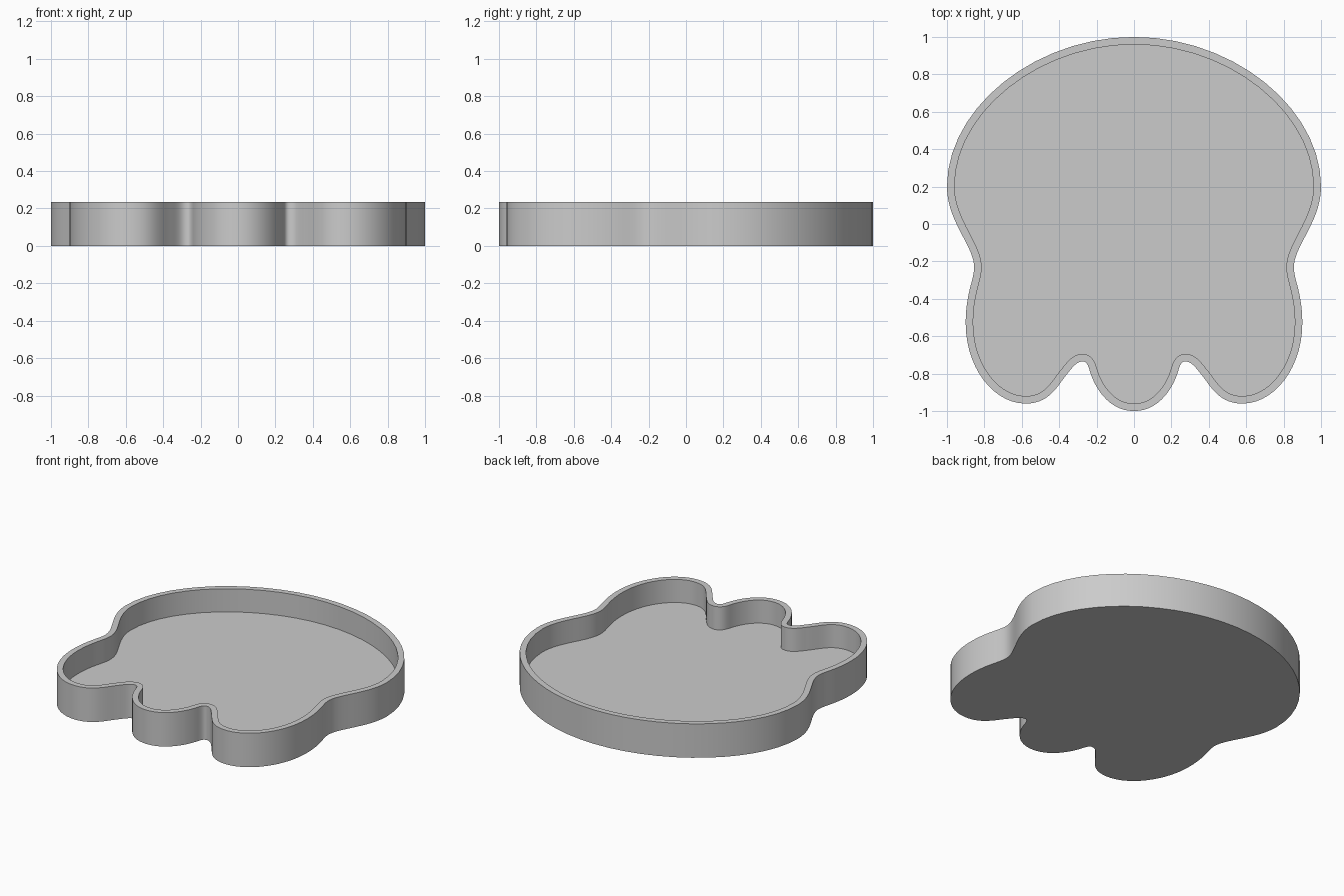
import bpy, bmesh, math
from mathutils import Vector
from mathutils.geometry import interpolate_bezier

cube = bpy.data.objects.get("Cube")
if cube:
    bpy.data.objects.remove(cube, do_unlink=True)

HEIGHT, FLOOR, WALL, STEPS = 0.235, 0.075, 0.04, 14

grey = bpy.data.materials.new("plain grey")
grey.use_nodes = True
colour = (0.6, 0.6, 0.6, 1)
grey.diffuse_color = colour
grey.node_tree.nodes["Principled BSDF"].inputs["Base Color"].default_value = colour

# Half outline from back centre to front centre: point, tangent, handle in, handle out
KNOTS = [
    ((0, 1), (1, 0), 0, 0.53),
    ((1, 0.2), (0, -1), 0.42, 0.18),
    ((0.855, -0.22), (-0.08, -1), 0.11, 0.07),
    ((0.9, -0.53), (0, -1), 0.17, 0.24),
    ((0.58, -0.96), (-1, 0), 0.17, 0.13),
    ((0.36, -0.805), (-0.64, 0.77), 0.08, 0.04),
    ((0.275, -0.735), (-1, 0), 0.035, 0.025),
    ((0.235, -0.79), (-0.3, -1), 0.03, 0.08),
    ((0, -1), (-1, 0), 0.14, 0),
]


def half_outline():
    points = []
    for (p, t, _, out), (q, u, into, _) in zip(KNOTS, KNOTS[1:]):
        p, q = Vector(p), Vector(q)
        a = p + Vector(t).normalized() * out
        b = q - Vector(u).normalized() * into
        points += interpolate_bezier(p, a, b, q, STEPS + 1)[:-1]
    return [v.to_2d() for v in points] + [Vector(KNOTS[-1][0])]


def inset(points, distance):
    result = []
    for i, p in enumerate(points):
        d = (points[(i + 1) % len(points)] - points[i - 1]).normalized()
        result.append(p + Vector((d.y, -d.x)) * distance)
    return result


# Mirror the half outline and offset it to get the inside of the wall
half = half_outline()
outer = half + [Vector((-p.x, p.y)) for p in reversed(half[1:-1])]
inner = inset(outer, WALL)

# Tray: base, outer wall, flat rim, inner wall and recessed floor
bm = bmesh.new()
rings = [[bm.verts.new((p.x, p.y, z)) for p in loop]
         for loop, z in ((outer, 0), (outer, HEIGHT), (inner, HEIGHT), (inner, FLOOR))]
for low, high in zip(rings, rings[1:]):
    for i in range(len(low)):
        bm.faces.new((low[i - 1], low[i], high[i], high[i - 1]))
bm.faces.new(rings[0])
bm.faces.new(rings[-1])
bmesh.ops.recalc_face_normals(bm, faces=bm.faces)
mesh = bpy.data.meshes.new("tray")
bm.to_mesh(mesh)
bm.free()
mesh.materials.append(grey)
tray = bpy.data.objects.new("tray", mesh)
bpy.context.collection.objects.link(tray)

bpy.ops.object.select_all(action="DESELECT")
tray.select_set(True)
bpy.context.view_layer.objects.active = tray
bpy.ops.object.shade_smooth_by_angle(angle=math.radians(35))
